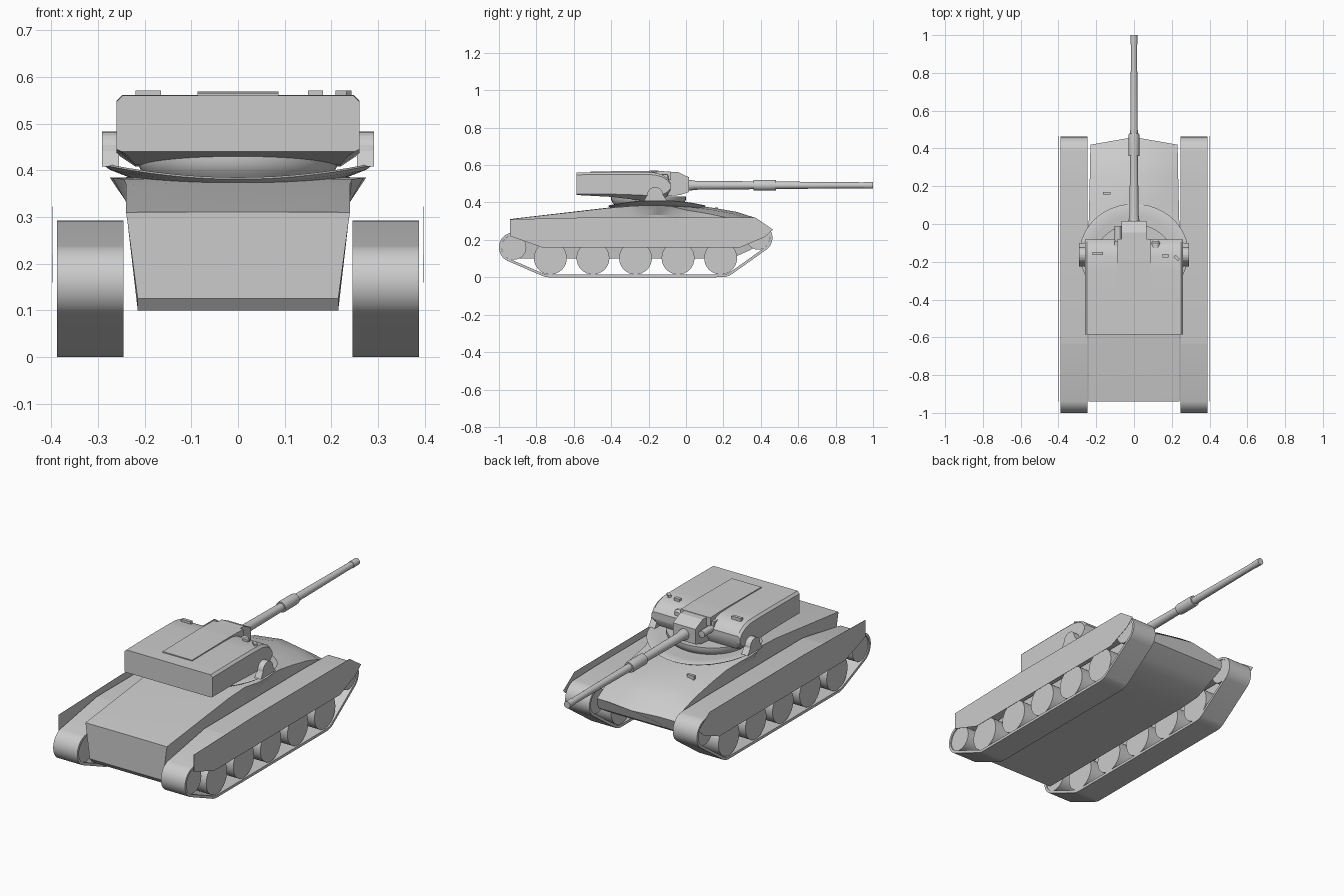
import bpy, bmesh, math
from mathutils import Matrix

if "Cube" in bpy.data.objects:
    bpy.data.objects.remove(bpy.data.objects["Cube"])


def make(name, verts, faces, smooth=0):
    me = bpy.data.meshes.new(name)
    me.from_pydata(verts, [], faces)
    bm = bmesh.new()
    bm.from_mesh(me)
    bmesh.ops.recalc_face_normals(bm, faces=bm.faces)
    bm.to_mesh(me)
    bm.free()
    ob = bpy.data.objects.new(name, me)
    bpy.context.collection.objects.link(ob)
    if smooth:
        bpy.ops.object.select_all(action='DESELECT')
        ob.select_set(True)
        bpy.context.view_layer.objects.active = ob
        bpy.ops.object.shade_smooth_by_angle(angle=math.radians(smooth))
    return ob


def loft(name, rings, smooth=0):
    n = len(rings[0])
    verts = [p for r in rings for p in r]
    faces = [(i * n + j, i * n + (j + 1) % n, (i + 1) * n + (j + 1) % n, (i + 1) * n + j)
             for i in range(len(rings) - 1) for j in range(n)]
    faces += [tuple(range(n)), tuple(range((len(rings) - 1) * n, len(rings) * n))]
    return make(name, verts, faces, smooth)


def mirrored(y, half, nose=0):
    """Full cross-section at y from right-half (x, z) points, optionally pointed forward."""
    pts = half + [(-x, z) for x, z in reversed(half) if x > 0]
    return [(x, y + nose * (1 - min(1, abs(x) / 0.23)), z) for x, z in pts]


def prism(name, x0, x1, prof):
    return loft(name, [[(x, y, z) for y, z in prof] for x in (x0, x1)])


def box(name, x0, x1, y0, y1, z0, z1):
    return prism(name, x0, x1, [(y0, z0), (y1, z0), (y1, z1), (y0, z1)])


def lathe(name, axis, center, prof, n=28, sx=1.0):
    """Rings (distance along axis, radius) around x, y or z."""
    rings = []
    for d, r in prof:
        ring = []
        for k in range(n):
            a = 2 * math.pi * k / n
            c, s = r * math.cos(a), r * math.sin(a)
            p = {'x': (d, c, s), 'y': (c, d, s), 'z': (c * sx, s, d)}[axis]
            ring.append(tuple(u + v for u, v in zip(p, center)))
        rings.append(ring)
    return loft(name, rings, 35)


# Hull: y, floor (w, z), shoulder (w, z), deck edge (w, z), deck centre z, nose offset
stations = [
    (-.94, .215, .125, .237, .290, .240, .310, .311, 0),
    (-.92, .215, .100, .237, .290, .240, .313, .314, 0),
    (-.42, .215, .100, .238, .325, .240, .370, .372, 0),
    (-.29, .215, .100, .238, .330, .245, .381, .383, 0),
    (-.22, .215, .100, .240, .332, .269, .384, .385, 0),
    (-.15, .215, .100, .240, .333, .275, .385, .386, 0),
    (-.08, .215, .100, .240, .333, .264, .380, .386, 0),
    (.00, .215, .100, .238, .330, .240, .360, .384, 0),
    (.12, .215, .100, .236, .315, .237, .340, .374, .01),
    (.25, .212, .105, .233, .285, .234, .312, .350, .02),
    (.34, .212, .145, .232, .255, .233, .285, .318, .03),
    (.42, .222, .195, .228, .215, .230, .243, .255, .04),
]
loft("hull", [mirrored(y, [(fw, fz), (sw, sz), (dw, dz), (dw * .62, dz + (cz - dz) * .7), (0, cz)], nose)
              for y, fw, fz, sw, sz, dw, dz, cz, nose in stations], 22)
box("driver_periscope", -.165, -.125, .155, .17, .35, .372)


# Running gear: track belts wrapped around wheels and two return rollers
def track_ring(x, inset):
    circles = [(-.92, .16, .08), (-.73, .1, .1), (.19, .1, .1), (.385, .211, .077),
               (-.63, .272, .02), (.2, .272, .02)]
    ring = []
    for k in range(80):
        a = 2 * math.pi * k / 80
        c, s = math.cos(a), math.sin(a)
        y, z, r = max(circles, key=lambda q: q[0] * c + q[1] * s + q[2])
        ring.append((x, y + (r - inset) * c, z + (r - inset) * s))
    return ring


skirt = [(-.94, .22), (-.77, .16), (.29, .16), (.42, .215), (.465, .255), (.37, .32), (-.43, .322), (-.94, .31)]
for side, tag in ((-1, "left"), (1, "right")):
    a, b = side * .246, side * .388
    rings = [track_ring(a, 0), track_ring(b, 0), track_ring(b, .014), track_ring(a, .014)]
    n = 80
    make(tag + "_track", [p for r in rings for p in r],
         [(i * n + j, i * n + (j + 1) % n, (i + 1) % 4 * n + (j + 1) % n, (i + 1) % 4 * n + j)
          for i in range(4) for j in range(n)], 30)
    for i in range(5):
        lathe(f"{tag}_road_wheel_{i + 1}", 'x', (side * .316, -.725 + .2275 * i, .103),
              [(-.066, .088), (.066, .088)], 32)
    lathe(tag + "_rear_wheel", 'x', (side * .316, -.92, .16), [(-.066, .066), (.066, .066)], 32)
    lathe(tag + "_front_wheel", 'x', (side * .316, .385, .211), [(-.066, .063), (.066, .063)], 32)
    prism(tag + "_side_skirt", side * .3975, side * .3985, skirt)
    # Turret trunnion ears with rounded tops
    arc = [(-.165 + .042 * math.cos(t * math.pi / 10), .441 + .042 * math.sin(t * math.pi / 10))
           for t in range(11)]
    prism(tag + "_trunnion_ear", side * .255, side * .292, [(-.225, .408), (-.1, .408)] + arc)

# Lower turret bowl: a shallow dish whose rim sweeps up towards the ears
bowl = lathe("turret_bowl", 'z', (0, -.155, 0), [(.366, .215), (.374, .25), (.381, .262), (.385, .255), (.382, .2)],
             44, 1.1)
for v in bowl.data.vertices:
    v.co.z += .030 * (v.co.x / .288) ** 2
lathe("turret_neck", 'z', (0, -.2, 0), [(.375, .17), (.395, .19), (.415, .2), (.432, .2)], 40, 1.08)

# Upper turret: long bustle ending in rounded cheeks
body = [  # y, bottom z, bottom width, side bottom z, top z
    (-.585, .440, .25, .445, .56), (-.40, .430, .235, .445, .562), (-.25, .412, .22, .44, .562),
    (-.17, .408, .22, .435, .560), (-.13, .415, .22, .44, .550), (-.10, .432, .225, .455, .532),
    (-.083, .465, .23, .475, .508)]
loft("upper_turret", [mirrored(y, [(bw, bz), (.26, sz), (.26, tz - .012), (.248, tz)])
                      for y, bz, bw, sz, tz in body], 28)
prism("turret_roof_ridge", -.087, .087, [(-.51, .55), (-.08, .52), (-.08, .566), (-.19, .569), (-.51, .566)])
prism("mantlet", -.066, .066, [(-.14, .43), (-.03, .44), (.015, .455), (.015, .535), (-.045, .564), (-.14, .564)])
box("coaxial_housing", -.103, -.064, -.12, -.09, .47, .545)
lathe("coaxial_gun", 'y', (-.085, 0, .505), [(-.1, .018), (-.01, .018)], 16)
lathe("sight_dome", 'y', (.115, 0, .525), [(-.16, .024), (-.1, .024), (-.09, .015)], 16)

# Gun barrel with sleeve and muzzle
lathe("gun_barrel", 'y', (0, 0, .492), [(0, .029), (.02, .029), (.05, .024), (.36, .021), (.36, .028), (.375, .029),
      (.465, .029), (.48, .027), (.48, .02), (.95, .016), (.95, .018), (1.0, .018)], 24)

# Roof periscopes
box("left_periscope", -.22, -.165, -.165, -.148, .55, .571)
box("right_periscope", .15, .182, -.177, -.158, .55, .571)
angled = box("angled_periscope", -.016, .016, -.008, .008, .55, .571)
angled.matrix_world = Matrix.Translation((.226, -.18, 0)) @ Matrix.Rotation(math.radians(-40), 4, 'Z')
